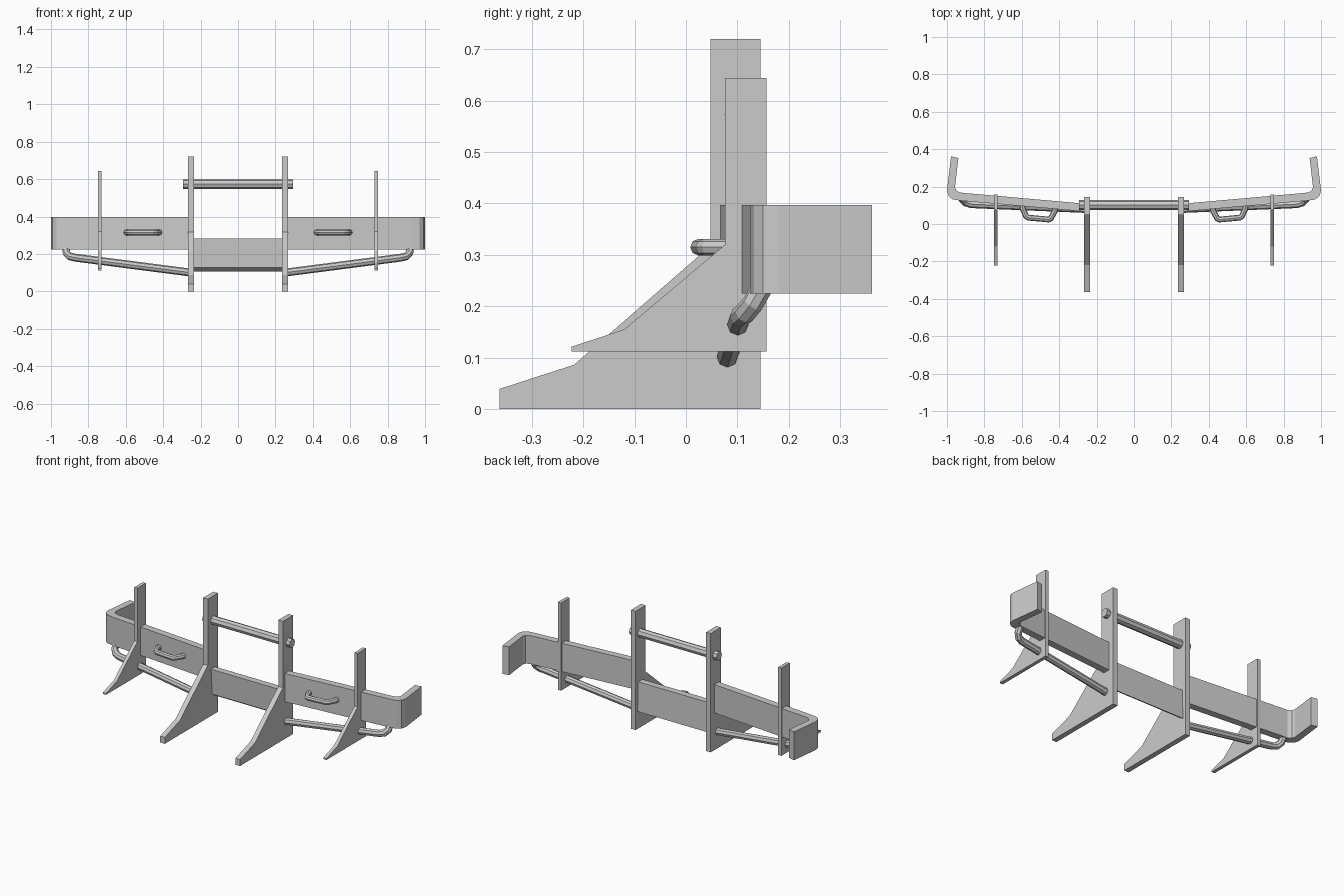
import bpy, bmesh
from mathutils import Vector

if "Cube" in bpy.data.objects:
    bpy.data.objects.remove(bpy.data.objects["Cube"])


def prism(name, pts, to3d, direction):
    """Extrude a closed 2D outline along a direction into a solid."""
    bm = bmesh.new()
    face = bm.faces.new([bm.verts.new(to3d(a, b)) for a, b in pts])
    ext = bmesh.ops.extrude_face_region(bm, geom=[face])
    verts = [v for v in ext["geom"] if isinstance(v, bmesh.types.BMVert)]
    bmesh.ops.translate(bm, verts=verts, vec=Vector(direction))
    bmesh.ops.recalc_face_normals(bm, faces=bm.faces[:])
    me = bpy.data.meshes.new(name)
    bm.to_mesh(me)
    bm.free()
    ob = bpy.data.objects.new(name, me)
    bpy.context.collection.objects.link(ob)
    return ob


def side_plate(name, pts, x, width):
    return prism(name, pts, lambda y, z: (x - width / 2, y, z), (width, 0, 0))


def tube(name, pts, radius):
    """Eight-sided flat-shaded pipe along a path."""
    cu = bpy.data.curves.new(name, "CURVE")
    cu.dimensions = "3D"
    cu.bevel_depth = radius
    cu.bevel_resolution = 2
    cu.use_fill_caps = True
    sp = cu.splines.new("POLY")
    sp.points.add(len(pts) - 1)
    for p, co in zip(sp.points, pts):
        p.co = (*co, 1)
    sp.use_smooth = False
    ob = bpy.data.objects.new(name, cu)
    bpy.context.collection.objects.link(ob)
    return ob


inner = [(-0.363, 0), (0.145, 0), (0.145, 0.72), (0.048, 0.72),
         (0.048, 0.318), (-0.218, 0.086), (-0.363, 0.039)]
outer = [(-0.223, 0.112), (0.157, 0.112), (0.157, 0.644), (0.076, 0.644),
         (0.076, 0.32), (-0.12, 0.155), (-0.223, 0.121)]
wing = [(0.255, 0.066), (0.93, 0.125), (0.97, 0.132), (0.992, 0.15), (1.0, 0.18),
        (0.978, 0.362), (0.939, 0.353), (0.957, 0.197), (0.951, 0.18),
        (0.93, 0.168), (0.255, 0.108)]
handle = [(0.42, 0.09, 0.315), (0.424, 0.068, 0.315), (0.445, 0.03, 0.315),
          (0.457, 0.024, 0.315), (0.565, 0.034, 0.315), (0.577, 0.042, 0.315),
          (0.595, 0.082, 0.315), (0.596, 0.105, 0.315)]
brace = [(0.25, 0.08, 0.1), (0.87, 0.106, 0.18), (0.9, 0.115, 0.187),
         (0.917, 0.13, 0.205), (0.919, 0.15, 0.24)]

for s, side in ((-1, "left"), (1, "right")):
    # Vertical plates with forward spikes
    side_plate("inner_spike_plate_" + side, inner, s * 0.252, 0.031)
    side_plate("outer_spike_plate_" + side, outer, s * 0.739, 0.021)
    # Swept bumper wing with wrapped end
    prism("bumper_wing_" + side, wing, lambda x, y: (s * x, y, 0.225), (0, 0, 0.172))
    # Tow handle and lower brace pipe
    tube("handle_" + side, [(s * x, y, z) for x, y, z in handle], 0.016)
    tube("lower_brace_" + side, [(s * x, y, z) for x, y, z in brace], 0.021)

# Centre bumper panel with sloped underside
panel = [(0.08, 0.283), (0.12, 0.283), (0.126, 0.105), (0.09, 0.128)]
side_plate("centre_panel", panel, 0, 0.49)

# Upper crossbar through the inner plates
tube("upper_crossbar", [(-0.293, 0.101, 0.573), (0.293, 0.101, 0.573)], 0.026)
